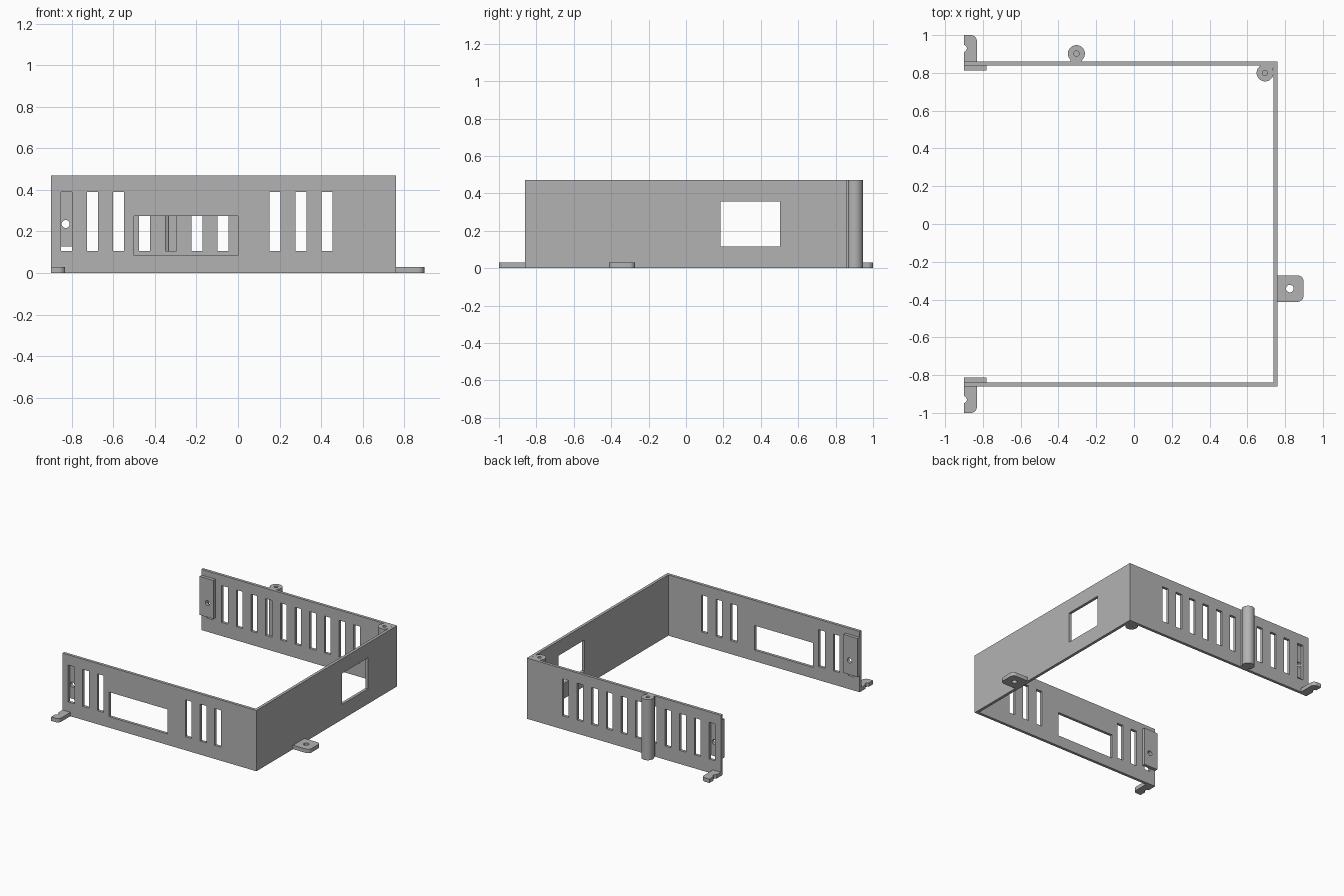
import bpy, bmesh, math

cube = bpy.data.objects.get("Cube")
if cube:
    bpy.data.objects.remove(cube, do_unlink=True)

grey = bpy.data.materials.new("mid grey")
grey.use_nodes = True
grey.diffuse_color = (0.45, 0.45, 0.45, 1)
grey.node_tree.nodes["Principled BSDF"].inputs["Base Color"].default_value = (0.45, 0.45, 0.45, 1)

HEIGHT = 0.47
LEFT, RIGHT, SIDE = -0.9, 0.76, 0.86
WALL = 0.022


def finish(name, bm):
    bmesh.ops.recalc_face_normals(bm, faces=bm.faces)
    mesh = bpy.data.meshes.new(name)
    bm.to_mesh(mesh)
    bm.free()
    mesh.materials.append(grey)
    ob = bpy.data.objects.new(name, mesh)
    bpy.context.collection.objects.link(ob)
    return ob


def prism(name, points, z0, z1, round_corners=(), radius=0.03):
    """Extrude an outline upward, rounding the chosen corners."""
    bm = bmesh.new()
    low = [bm.verts.new((x, y, z0)) for x, y in points]
    high = [bm.verts.new((x, y, z1)) for x, y in points]
    bm.faces.new(low)
    bm.faces.new(high)
    n = len(points)
    for i in range(n):
        j = (i + 1) % n
        bm.faces.new((low[i], low[j], high[j], high[i]))
    edges = [bm.edges.get((low[i], high[i])) for i in round_corners]
    if edges:
        bmesh.ops.bevel(bm, geom=edges, offset=radius, segments=6,
                        profile=0.5, affect='EDGES')
    return finish(name, bm)


def box(name, x0, x1, y0, y1, z0, z1, round_corners=(), radius=0.03):
    outline = [(x0, y0), (x1, y0), (x1, y1), (x0, y1)]
    return prism(name, outline, z0, z1, round_corners, radius)


def cylinder(name, centre, radius, depth, along_y=False):
    bm = bmesh.new()
    bmesh.ops.create_cone(bm, cap_ends=True, segments=40, radius1=radius,
                          radius2=radius, depth=depth)
    if along_y:
        for v in bm.verts:
            v.co.y, v.co.z = -v.co.z, v.co.y
    for v in bm.verts:
        v.co.x += centre[0]
        v.co.y += centre[1]
        v.co.z += centre[2]
    return finish(name, bm)


def cut(target, cutters, operation='DIFFERENCE'):
    """Apply each helper to the target, then discard it."""
    for c in cutters:
        c.hide_render = True
        m = target.modifiers.new("cut", 'BOOLEAN')
        m.operation, m.solver, m.object = operation, 'EXACT', c
    dg = bpy.context.evaluated_depsgraph_get()
    mesh = bpy.data.meshes.new_from_object(target.evaluated_get(dg))
    target.modifiers.clear()
    target.data = mesh
    for c in cutters:
        bpy.data.objects.remove(c, do_unlink=True)


# Three-sided wall, open on one side
inner = SIDE - WALL
walls = prism("walls", [(LEFT, -SIDE), (RIGHT, -SIDE), (RIGHT, SIDE), (LEFT, SIDE),
                        (LEFT, inner), (RIGHT - WALL, inner),
                        (RIGHT - WALL, -inner), (LEFT, -inner)], 0, HEIGHT)

# Vent slots: a full row at the back, two groups of three at the front
cutters = []
for side, columns in ((1, range(11)), (-1, (0, 1, 2, 8, 9, 10))):
    for i in columns:
        x = -0.852 + 0.1255 * i
        y = side * (SIDE - WALL / 2)
        cutters.append(box("slot_cutter", x, x + 0.053, y - 0.02, y + 0.02, 0.105, 0.39))
# Display opening in front and socket opening in the side
cutters.append(box("display_cutter", -0.5, 0.0, -0.9, -0.8, 0.085, 0.275))
cutters.append(box("socket_cutter", 0.7, 0.8, 0.185, 0.503, 0.117, 0.357))
cut(walls, cutters)

# Joining plates and notched feet at the open ends
for side, word in ((-1, "front"), (1, "back")):
    ys = sorted((side * inner, side * (inner - 0.025)))
    plate = box(word + "_joining_plate", LEFT, -0.78, *ys, 0.127, 0.425)
    cut(plate, [cylinder("screw_cutter", (-0.83, side * 0.825, 0.236), 0.019, 0.1, True)])

    ys = sorted((side * (SIDE - 0.005), side * 1.0))
    outer = 2 if side > 0 else 1
    foot = box(word + "_foot", LEFT, -0.832, *ys, 0, 0.03, (outer,))
    cut(foot, [cylinder("notch_cutter", (LEFT - 0.004, side * 0.93, 0.015), 0.019, 0.1)])

# Mounting foot on the closed side
side_foot = box("side_foot", RIGHT - 0.005, 0.897, -0.412, -0.272, 0, 0.03, (1, 2))
cut(side_foot, [cylinder("foot_hole_cutter", (0.825, -0.342, 0.015), 0.02, 0.1)])

# Screw posts with blind holes in the top
posts = []
for name, x, y in (("back_screw_post", -0.305, 0.902), ("corner_screw_post", 0.694, 0.8)):
    post = cylinder(name, (x, y, HEIGHT / 2), 0.045, HEIGHT)
    cut(post, [cylinder("pilot_cutter", (x, y, HEIGHT), 0.014, 0.3)])
    posts.append(post)

# Small webs tying the posts to the walls
box("back_post_web", -0.335, -0.275, SIDE - 0.003, SIDE + 0.012, 0, HEIGHT)
prism("corner_post_web", [(0.71, 0.835), (0.73, 0.815), (0.745, 0.835), (0.735, 0.845)], 0, HEIGHT)

# Smooth the round parts, keeping edges crisp
for ob in posts + [side_foot]:
    bpy.ops.object.select_all(action='DESELECT')
    ob.select_set(True)
    bpy.context.view_layer.objects.active = ob
    bpy.ops.object.shade_smooth_by_angle(angle=math.radians(30))
